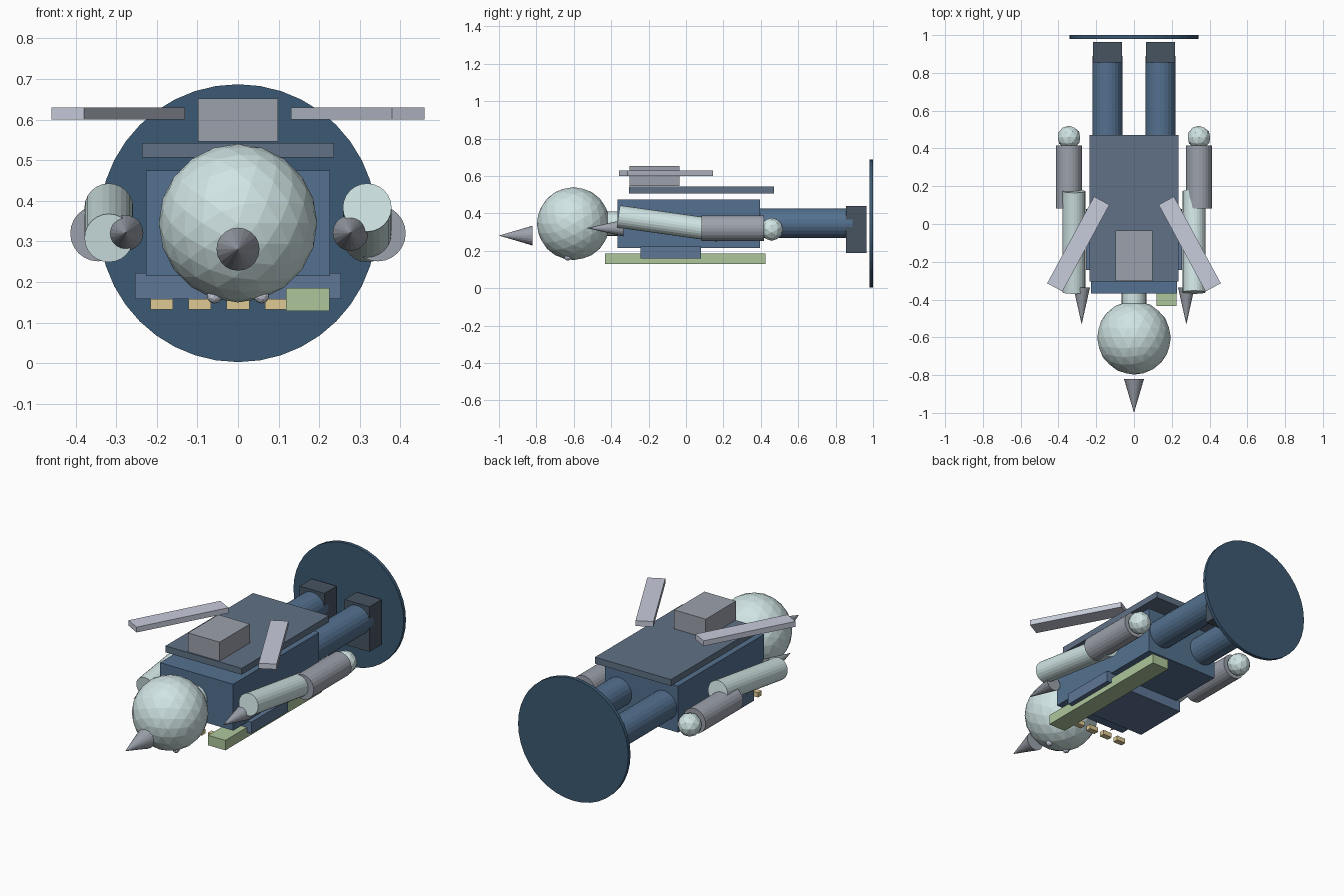
import bpy
from math import radians

if "Cube" in bpy.data.objects:
    bpy.data.objects.remove(bpy.data.objects["Cube"])

LYING = radians(90)   # turns local +z toward the front (-y)


def material(name, r, g, b):
    m = bpy.data.materials.new(name)
    m.diffuse_color = tuple((c / 255) ** 2.2 for c in (r, g, b)) + (1,)
    m.use_nodes = True
    m.node_tree.nodes["Principled BSDF"].inputs["Base Color"].default_value = m.diffuse_color
    return m


NAVY = material("navy", 62, 90, 115)
BLUE = material("blue", 84, 112, 142)
SLATE = material("slate", 96, 112, 133)
BELT = material("belt_blue", 95, 118, 150)
DARK = material("dark", 72, 84, 97)
SKIN = material("pale_aqua", 208, 228, 228)
STEEL = material("steel", 155, 160, 170)
SILVER = material("silver", 198, 203, 218)
GOLD = material("gold", 220, 200, 145)
GREEN = material("green", 172, 197, 155)


def finish(name, mat):
    ob = bpy.context.object
    ob.name = name
    ob.data.materials.append(mat)
    return ob


def box(name, mat, xs, ys, zs, turn=0):
    """Box given by its (min, max) on each axis, optionally turned about z."""
    spans = (xs, ys, zs)
    bpy.ops.mesh.primitive_cube_add(size=1, location=[sum(s) / 2 for s in spans],
                                    rotation=(0, 0, turn))
    ob = finish(name, mat)
    ob.scale = [s[1] - s[0] for s in spans]
    return ob


def rod(name, mat, x, z, r, ys, sides=24, tilt=0):
    """Cylinder lying along y."""
    bpy.ops.mesh.primitive_cylinder_add(
        vertices=sides, radius=r, depth=ys[1] - ys[0],
        location=(x, sum(ys) / 2, z), rotation=(LYING + tilt, 0, 0))
    return finish(name, mat)


def spike(name, mat, x, z, r, base, tip, sides=20):
    """Cone pointing to the front."""
    bpy.ops.mesh.primitive_cone_add(
        vertices=sides, radius1=r, radius2=0, depth=base - tip,
        location=(x, (base + tip) / 2, z), rotation=(LYING, 0, 0))
    return finish(name, mat)


def ball(name, mat, loc, r, level):
    bpy.ops.mesh.primitive_ico_sphere_add(subdivisions=level, radius=r, location=loc,
                                          rotation=(LYING, 0, 0))
    return finish(name, mat)


# Base disc, torso and plates
rod("base_disc", NAVY, 0, 0.345, 0.342, (0.98, 1.0), sides=40)
box("torso", BLUE, (-0.227, 0.227), (-0.367, 0.395), (0.215, 0.475))
box("back_plate", SLATE, (-0.236, 0.236), (-0.305, 0.47), (0.507, 0.543))
box("backpack", STEEL, (-0.098, 0.098), (-0.303, -0.035), (0.546, 0.652))
box("chest_plate", BELT, (-0.253, 0.253), (-0.243, 0.08), (0.158, 0.222))

# Head, neck and crest
rod("neck", SKIN, 0, 0.345, 0.065, (-0.46, -0.35))
ball("head", SKIN, (0, -0.602, 0.345), 0.195, 3)
spike("head_spike", STEEL, 0, 0.281, 0.053, -0.82, -1.0)

# Paired parts
for side, s in (("left", -1), ("right", 1)):
    leg = 0.14 * s
    rod(side + "_leg", BLUE, leg, 0.347, 0.08, (0.35, 0.89))
    box(side + "_boot", DARK, (leg - 0.077, leg + 0.077), (0.856, 0.964), (0.187, 0.44))
    # upper arms swing in opposite directions
    rod(side + "_upper_arm", SKIN, 0.318 * s, 0.346, 0.06, (-0.364, 0.176),
        tilt=radians(-8 * s))
    rod(side + "_forearm", STEEL, 0.344 * s, 0.32, 0.069, (0.082, 0.416))
    ball(side + "_hand", SKIN, (0.344 * s, 0.458, 0.315), 0.062, 2)
    spike(side + "_shoulder_spike", STEEL, 0.277 * s, 0.321, 0.044, -0.335, -0.532)
    ball(side + "_eye", SILVER, (0.058 * s, -0.632, 0.166), 0.019, 2)
    wing = 0.295 * s
    box(side + "_wing", SILVER, (wing - 0.046, wing + 0.046), (-0.367, 0.155),
        (0.6, 0.63), turn=radians(28.4 * s))

# Row of small studs and the long bar below the body
for i in range(5):
    x = 0.094 * (i - 2)
    box(f"stud_{i + 1}", GOLD, (x - 0.028, x + 0.028), (-0.362, -0.33), (0.132, 0.158))
box("long_bar", GREEN, (0.118, 0.225), (-0.433, 0.424), (0.129, 0.185))
